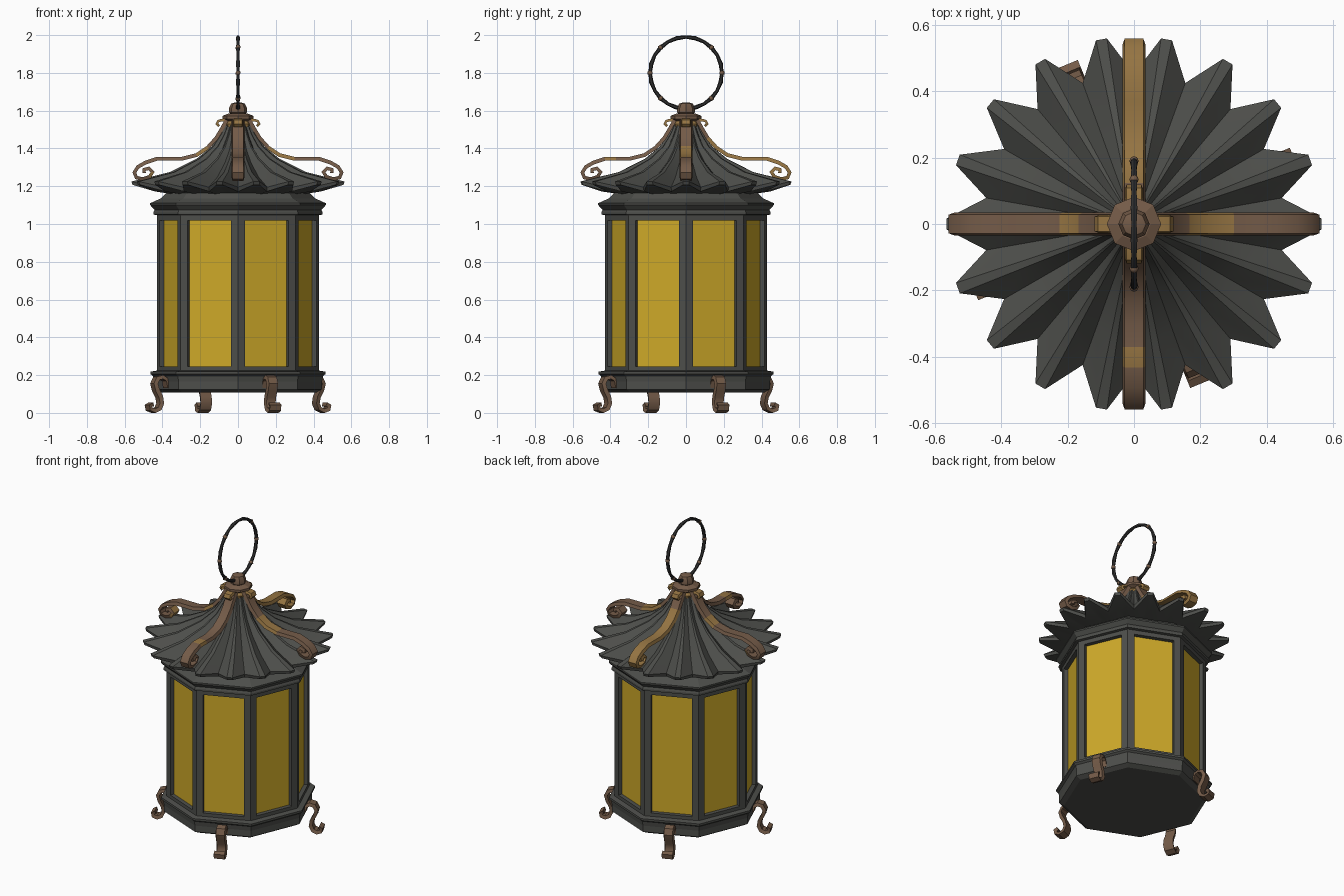
import bpy, bmesh, math
from mathutils import Vector, Matrix

if "Cube" in bpy.data.objects:
    bpy.data.objects.remove(bpy.data.objects["Cube"])


def material(name, col):
    m = bpy.data.materials.new(name)
    m.diffuse_color = (*col, 1)
    m.use_nodes = True
    m.node_tree.nodes["Principled BSDF"].inputs["Base Color"].default_value = m.diffuse_color
    return m


IRON = material("dark grey iron", (0.075, 0.077, 0.070))
BLACK = material("blackened iron", (0.030, 0.030, 0.030))
GLASS = material("amber glass", (0.62, 0.40, 0.022))
BROWN = material("brown bronze", (0.175, 0.105, 0.065))
GOLD = material("golden bronze", (0.30, 0.175, 0.055))


def finish(name, bm, mats, smooth=None):
    bmesh.ops.recalc_face_normals(bm, faces=bm.faces)
    me = bpy.data.meshes.new(name)
    bm.to_mesh(me)
    bm.free()
    for m in mats:
        me.materials.append(m)
    ob = bpy.data.objects.new(name, me)
    bpy.context.collection.objects.link(ob)
    if smooth:
        bpy.ops.object.select_all(action='DESELECT')
        ob.select_set(True)
        bpy.context.view_layer.objects.active = ob
        bpy.ops.object.shade_smooth_by_angle(angle=math.radians(smooth))
    return ob


def skin(bm, rings, cap=True, closed=False):
    """Join rings of points with quads."""
    vs = [[bm.verts.new(p) for p in ring] for ring in rings]
    n = len(vs[0])
    pairs = list(zip(vs, vs[1:])) + ([(vs[-1], vs[0])] if closed else [])
    for a, b in pairs:
        for i in range(n):
            j = (i + 1) % n
            bm.faces.new((a[i], a[j], b[j], b[i]))
    if cap and not closed:
        bm.faces.new(vs[0])
        bm.faces.new(vs[-1])


def polar(r, deg, z):
    a = math.radians(deg)
    return Vector((r * math.cos(a), r * math.sin(a), z))


def lathe(name, profile, n, mat, smooth=None):
    bm = bmesh.new()
    skin(bm, [[polar(r, 360 * i / n, z) for i in range(n)] for r, z in profile])
    return finish(name, bm, [mat], smooth)


def ribbon(name, path, width, thick, angle, mats, rule=None):
    """Flat bar following an (r, z) path, turned to an angle about z."""
    bm = bmesh.new()
    rings = []
    pts = [Vector(p) for p in path]
    for i, p in enumerate(pts):
        d = (pts[min(i + 1, len(pts) - 1)] - pts[max(i - 1, 0)]).normalized()
        nrm = Vector((-d.y, d.x)) * thick / 2
        a, b = p + nrm, p - nrm
        w = width / 2
        rings.append([(a.x, -w * .8, a.y), (a.x, w * .8, a.y),
                      (b.x, w, b.y), (b.x, -w, b.y)])
    skin(bm, rings)
    if rule:
        for f in bm.faces:
            f.material_index = 1 if rule(f.calc_center_median()) else 0
    bm.transform(Matrix.Rotation(math.radians(angle), 4, 'Z'))
    return finish(name, bm, mats, 35)


# Octagonal body with recessed glass panes
bm = bmesh.new()
skin(bm, [[polar(0.43, 45 * i, z) for i in range(8)] for z in (0.205, 1.06)])
bmesh.ops.recalc_face_normals(bm, faces=bm.faces)
sides = [f for f in bm.faces if abs(f.normal.z) < 0.5]
bmesh.ops.inset_individual(bm, faces=sides, thickness=0.058, depth=0)
bmesh.ops.inset_individual(bm, faces=sides, thickness=0.001, depth=-0.025)
for f in sides:
    f.material_index = 1
finish("lantern_body", bm, [IRON, GLASS])

# Base and top mouldings
lathe("base_moulding", [(0.415, 0.108), (0.445, 0.125), (0.445, 0.165), (0.45, 0.195),
                        (0.463, 0.205), (0.463, 0.218), (0.425, 0.225)], 8, IRON)
lathe("top_moulding", [(0.42, 1.045), (0.448, 1.05), (0.448, 1.062), (0.442, 1.075),
                       (0.465, 1.10), (0.465, 1.11), (0.41, 1.135), (0.38, 1.165),
                       (0.30, 1.175)], 8, IRON)

# Pleated roof: ridge (r, z) and valley (r, z) for each ring, top to underside
rows = [(0.065, 1.535, 0.062, 1.53), (0.095, 1.475, 0.09, 1.465),
        (0.14, 1.41, 0.13, 1.395), (0.22, 1.345, 0.20, 1.325),
        (0.36, 1.275, 0.32, 1.248), (0.565, 1.225, 0.452, 1.195),
        (0.558, 1.207, 0.445, 1.172), (0.38, 1.17, 0.33, 1.155)]
bm = bmesh.new()
rings = []
for rr, rz, vr, vz in rows:
    ring = []
    for k in range(18):
        a = 20 * k
        ring += [polar(rr, a - 1.7, rz), polar(rr, a + 1.7, rz), polar(vr, a + 10, vz)]
    rings.append(ring)
skin(bm, rings)
finish("pleated_roof", bm, [IRON], 28)

# Scrolled roof straps and small hooks under the crown
strap = [(0.06, 1.55), (0.085, 1.505), (0.115, 1.455), (0.16, 1.405), (0.22, 1.365),
         (0.30, 1.345), (0.37, 1.345), (0.43, 1.345), (0.49, 1.325), (0.53, 1.302),
         (0.549, 1.272), (0.538, 1.246), (0.505, 1.238), (0.468, 1.25),
         (0.452, 1.275), (0.472, 1.295), (0.497, 1.288), (0.497, 1.27)]
hook = [(0.04, 1.553), (0.085, 1.55), (0.105, 1.545), (0.112, 1.53), (0.10, 1.518)]
rules = {"right": (0, lambda c: 0.15 < c.x < 0.33),
         "back": (90, lambda c: c.x > 0.12),
         "left": (180, lambda c: 0.18 < c.x < 0.24 or 0.42 < c.x < 0.46),
         "front": (270, lambda c: 0.37 < c.x < 0.45)}
for side, (ang, rule) in rules.items():
    ribbon(side + "_roof_strap", strap, 0.07, 0.02, ang, [BROWN, GOLD], rule)
    ribbon(side + "_crown_hook", hook, 0.055, 0.014, ang, [GOLD])

# Crown plate and finial
lathe("crown_collar", [(0.07, 1.50), (0.075, 1.53), (0.055, 1.55)], 8, GOLD)
lathe("crown_plate", [(0.06, 1.545), (0.082, 1.557), (0.082, 1.572), (0.05, 1.585)], 8, BROWN)
lathe("finial", [(0.035, 1.58), (0.047, 1.59), (0.047, 1.615), (0.036, 1.637),
                 (0.02, 1.642)], 8, BROWN, 35)

# Curled feet under every second face
foot = [(0.405, 0.135), (0.415, 0.175), (0.44, 0.19), (0.468, 0.183), (0.482, 0.155),
        (0.472, 0.12), (0.453, 0.085), (0.447, 0.05), (0.46, 0.022), (0.485, 0.011),
        (0.508, 0.019), (0.512, 0.038), (0.495, 0.045)]
for i, side in enumerate(("right", "back", "left", "front")):
    ribbon(side + "_foot", foot, 0.065, 0.021, 22.5 + 90 * i, [BROWN])

# Carrying ring in the side plane, with bronze knots
bm = bmesh.new()
R, N = 0.19, 24
rings = []
for i in range(N):
    a = 2 * math.pi * i / N
    q = 0.0115 if i % 2 else 0.009
    rings.append([(q * math.sin(b), (R + q * math.cos(b)) * math.cos(a),
                   1.80 + (R + q * math.cos(b)) * math.sin(a))
                  for b in (2 * math.pi * j / 6 for j in range(6))])
skin(bm, rings, closed=True)
finish("carrying_ring", bm, [BLACK], 50)
bm = bmesh.new()
for deg in (0, 45, 135, 180, 225, 315):
    a = math.radians(deg)
    pos = Matrix.Translation((0, R * math.cos(a), 1.80 + R * math.sin(a)))
    bmesh.ops.create_icosphere(bm, subdivisions=1, radius=0.0155, matrix=pos)
finish("ring_knots", bm, [BROWN], 50)
